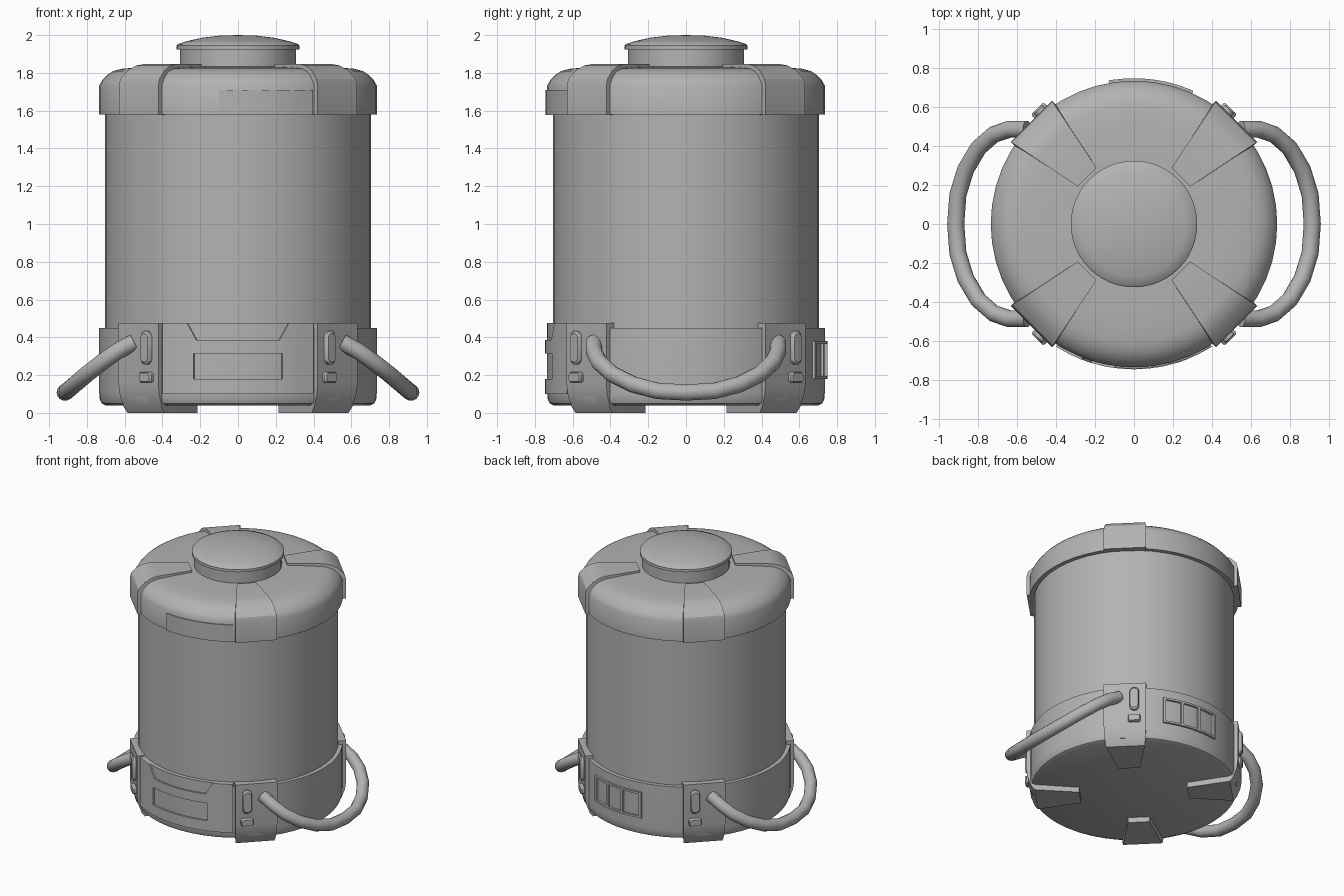
import bpy, bmesh, math
from mathutils import Vector, Matrix

if "Cube" in bpy.data.objects:
    bpy.data.objects.remove(bpy.data.objects["Cube"])

grey = bpy.data.materials.new("plain_grey")
grey.diffuse_color = (0.45, 0.45, 0.45, 1)
grey.use_nodes = True
grey.node_tree.nodes["Principled BSDF"].inputs["Base Color"].default_value = grey.diffuse_color


def finish(name, bm, angle=35):
    bmesh.ops.remove_doubles(bm, verts=bm.verts, dist=1e-5)
    bmesh.ops.recalc_face_normals(bm, faces=bm.faces)
    me = bpy.data.meshes.new(name)
    bm.to_mesh(me)
    bm.free()
    me.materials.append(grey)
    ob = bpy.data.objects.new(name, me)
    bpy.context.collection.objects.link(ob)
    bpy.ops.object.select_all(action='DESELECT')
    ob.select_set(True)
    bpy.context.view_layer.objects.active = ob
    bpy.ops.object.shade_smooth_by_angle(angle=math.radians(angle))
    return ob


def lathe(name, profile, n=48):
    """Revolve a (radius, z) profile around z."""
    bm = bmesh.new()
    vs = [bm.verts.new((r, 0, z)) for r, z in profile]
    es = [bm.edges.new(p) for p in zip(vs, vs[1:])]
    bmesh.ops.spin(bm, geom=vs + es, cent=(0, 0, 0), axis=(0, 0, 1),
                   angle=2 * math.pi, steps=n, use_merge=True)
    return finish(name, bm)


def strap(name, rows, az):
    """Bent wedge strap; rows hold outer d, z, inner d, z. Width grows with d."""
    bm = bmesh.new()
    rings = []
    for d, z, di, zi in rows:
        w = 0.2 * d
        rings.append([bm.verts.new(p) for p in
                      ((d, -w, z), (d, w, z), (di, w, zi), (di, -w, zi))])
    for a, b in zip(rings, rings[1:]):
        for i in range(4):
            j = (i + 1) % 4
            bm.faces.new((a[i], a[j], b[j], b[i]))
    bm.faces.new(rings[0])
    bm.faces.new(rings[-1])
    bm.transform(Matrix.Rotation(az, 4, 'Z'))
    return finish(name, bm, 25)


def arc_panel(name, angles, levels, r, depth, skip=()):
    """Curved plate; each level is a height or a function of x; skip leaves holes."""
    bm = bmesh.new()
    grid = []
    for a in angles:
        x, y = r * math.cos(math.radians(a)), r * math.sin(math.radians(a))
        grid.append([bm.verts.new((x, y, l(x) if callable(l) else l)) for l in levels])
    faces = []
    for i in range(len(angles) - 1):
        for j in range(len(levels) - 1):
            if (i, j) not in skip:
                faces.append(bm.faces.new((grid[i][j], grid[i + 1][j],
                                           grid[i + 1][j + 1], grid[i][j + 1])))
    out = bmesh.ops.extrude_face_region(bm, geom=faces, use_keep_orig=True)
    for v in out['geom']:
        if isinstance(v, bmesh.types.BMVert):
            v.co.xy *= (r - depth) / r
    return finish(name, bm, 25)


def button(name, az, side, z, w, h, rounded):
    """Raised button on the flat face of a base strap."""
    bm = bmesh.new()
    pts = []
    for k in range(16):
        a = 2 * math.pi * (k + 0.5) / 16
        c, s = math.cos(a), math.sin(a)
        rad = w / 2 if rounded else 0.015
        pts.append((math.copysign(w / 2 - rad, c) + rad * c,
                    math.copysign(h / 2 - rad, s) + rad * s))
    rings = [[bm.verts.new((d, side * 0.068 + u * f, z + v * f)) for u, v in pts]
             for d, f in ((0.73, 1), (0.762, 1), (0.772, 0.85))]
    for a, b in zip(rings, rings[1:]):
        for i in range(16):
            j = (i + 1) % 16
            bm.faces.new((a[i], a[j], b[j], b[i]))
    bm.faces.new(rings[0])
    bm.faces.new(rings[-1])
    bm.transform(Matrix.Rotation(az, 4, 'Z'))
    return finish(name, bm, 30)


# Main round parts
lathe("body", [(0, 0.3), (0.705, 0.3), (0.705, 1.65), (0, 1.65)])
lathe("base", [(0, 0.04), (0.70, 0.04), (0.722, 0.05), (0.733, 0.075), (0.735, 0.11),
               (0.735, 0.45), (0.70, 0.45)])
lathe("lid", [(0.70, 1.58), (0.736, 1.58), (0.736, 1.73), (0.72, 1.76), (0.695, 1.787),
              (0.66, 1.81), (0.61, 1.823), (0.5, 1.829), (0.3, 1.833), (0, 1.833)])
lathe("knob_stem", [(0.308, 1.82), (0.308, 1.93)])
lathe("knob_cap", [(0, 1.925), (0.325, 1.925), (0.325, 1.945), (0.318, 1.953), (0.27, 1.968),
                   (0.19, 1.986), (0.1, 1.997), (0, 2.0)])

# Four diagonal straps on the lid and base, with buttons
lid_rows = [(0.744, 1.578, 0.70, 1.578), (0.744, 1.735, 0.70, 1.72), (0.735, 1.767, 0.69, 1.74),
            (0.69, 1.812, 0.66, 1.77), (0.635, 1.839, 0.62, 1.79), (0.59, 1.846, 0.58, 1.80),
            (0.34, 1.846, 0.34, 1.80)]
base_rows = [(0.746, 0.477, 0.69, 0.477), (0.746, 0.16, 0.69, 0.16), (0.738, 0.10, 0.69, 0.10),
             (0.712, 0.03, 0.68, 0.06), (0.69, 0.0, 0.66, 0.06), (0.38, 0.0, 0.38, 0.06)]
for k in range(4):
    az = math.radians(45 + 90 * k)
    side = 1 if k % 2 == 0 else -1
    strap(f"lid_strap_{k}", lid_rows, az)
    strap(f"base_strap_{k}", base_rows, az)
    button(f"long_button_{k}", az, side, 0.345, 0.066, 0.18, True)
    button(f"square_button_{k}", az, side, 0.188, 0.09, 0.055, False)


# Front cover with a trapezoid notch in its rim and a recessed rectangle
def notch(x):
    t = min(max((abs(x) - 0.22) / 0.05, 0), 1)
    return 0.385 + 0.09 * t


deg = lambda x: -90 + math.degrees(math.asin(x / 0.747))
xs = [-0.40, -0.33, -0.27, -0.235, -0.22, -0.15, -0.075, 0,
      0.075, 0.15, 0.22, 0.235, 0.27, 0.33, 0.40]
holes = {(i, 1) for i in range(3, 11)}
arc_panel("front_cover", [deg(x) for x in xs], [0.10, 0.18, 0.315, notch], 0.747, 0.04, holes)
arc_panel("front_rim", [deg(x) for x in xs], [0.40, 0.475], 0.736, 0.03)

# Raised plate on the front of the lid
arc_panel("lid_plate", [deg(-0.1 + 0.0625 * i) for i in range(9)], [1.578, 1.71], 0.743, 0.03)

# Back window frame with three openings
wa = [66, 67.5, 72, 76.5, 78, 82.5, 87, 88.5, 93, 98.5, 100]
panes = {(i, 1) for i in (1, 2, 4, 5, 7, 8)}
arc_panel("window_frame", wa, [0.18, 0.195, 0.365, 0.38], 0.749, 0.03, panes)

# Side handles
half = [(0.55, 0.487, 0.375), (0.64, 0.487, 0.325), (0.72, 0.46, 0.268), (0.80, 0.39, 0.205),
        (0.865, 0.28, 0.15), (0.905, 0.15, 0.116), (0.916, 0.0, 0.108)]
path = half + [(x, -y, z) for x, y, z in half[-2::-1]]
for side, label in ((1, "right"), (-1, "left")):
    pts = [Vector((side * x, y, z)) for x, y, z in path]
    bm = bmesh.new()
    rings = []
    for i, p in enumerate(pts):
        t = (pts[min(i + 1, len(pts) - 1)] - pts[max(i - 1, 0)]).normalized()
        up = Vector((side * 0.62, 0, 0.78))
        u = (up - up.dot(t) * t).normalized()
        v = t.cross(u)
        rings.append([bm.verts.new(p + 0.044 * (u * math.cos(a) + v * math.sin(a)))
                      for a in (math.tau * k / 14 for k in range(14))])
    for a, b in zip(rings, rings[1:]):
        for i in range(14):
            j = (i + 1) % 14
            bm.faces.new((a[i], a[j], b[j], b[i]))
    bm.faces.new(rings[0])
    bm.faces.new(rings[-1])
    finish(label + "_handle", bm, 40)
